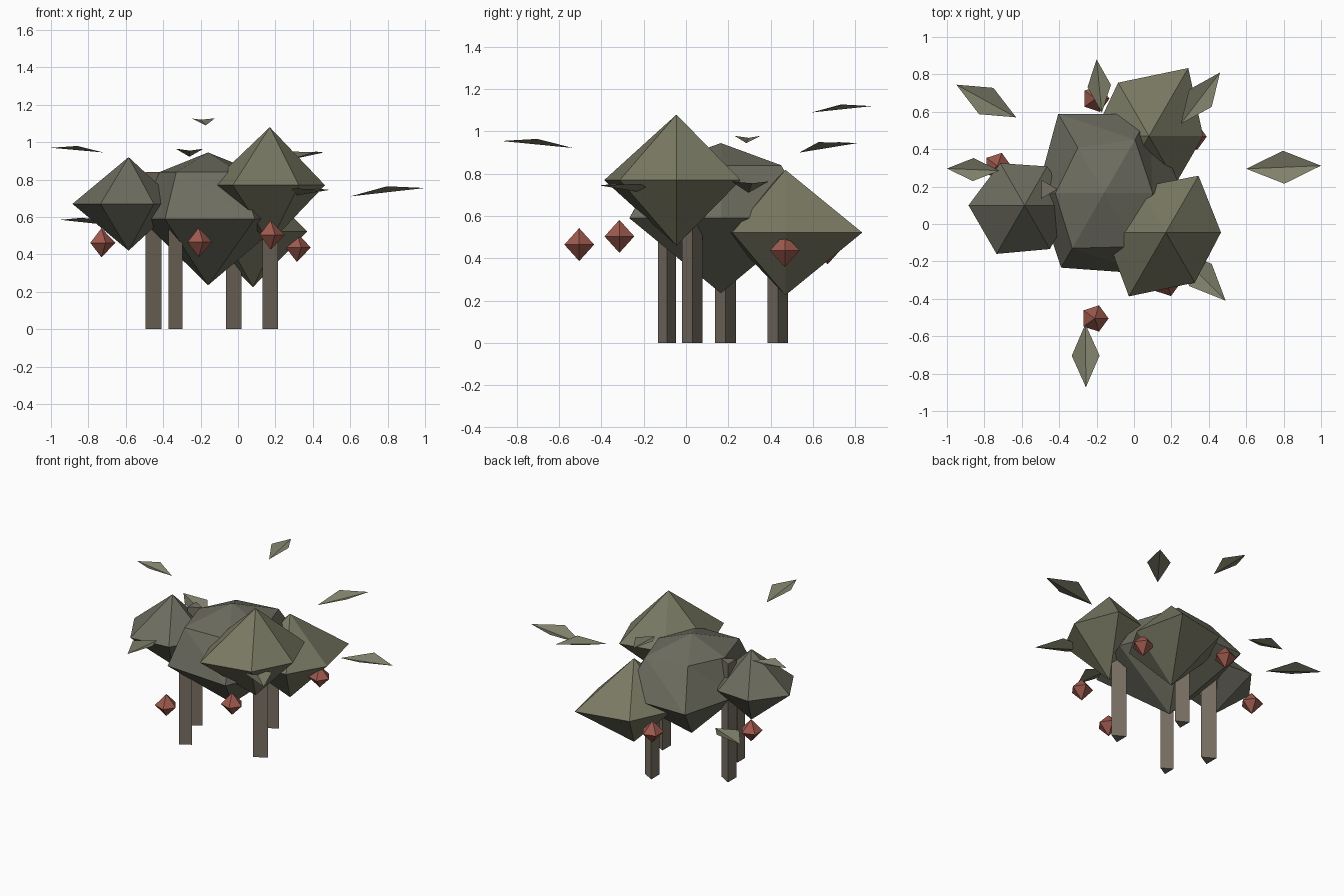
import bpy
from math import cos, sin, pi
from mathutils import Vector

if "Cube" in bpy.data.objects:
    bpy.data.objects.remove(bpy.data.objects["Cube"])


def material(name, rgb):
    m = bpy.data.materials.new(name)
    m.diffuse_color = (*rgb, 1)
    m.use_nodes = True
    m.node_tree.nodes["Principled BSDF"].inputs["Base Color"].default_value = m.diffuse_color
    return m


def add_mesh(name, verts, faces, mat):
    me = bpy.data.meshes.new(name)
    me.from_pydata([tuple(v) for v in verts], [], faces)
    me.materials.append(mat)
    ob = bpy.data.objects.new(name, me)
    bpy.context.collection.objects.link(ob)
    return ob


def ring_solid(name, centre, half_height, rings, mat):
    """Faceted solid: rings = [(height offset, radii)] top to bottom, closed by two points."""
    x, y, z = centre
    n = len(rings[0][1])
    verts = [(x, y, z + half_height)]
    for dz, radii in rings:
        verts += [(x + r * cos(2 * pi * i / n), y + r * sin(2 * pi * i / n), z + dz)
                  for i, r in enumerate(radii)]
    verts.append((x, y, z - half_height))
    last = len(verts) - 1
    faces = []
    for i in range(n):
        j = (i + 1) % n
        faces.append((0, 1 + i, 1 + j))
        for k in range(len(rings) - 1):
            a, b = 1 + k * n, 1 + (k + 1) * n
            faces += [(a + i, b + i, b + j), (a + i, b + j, a + j)]
        e = last - n
        faces.append((e + j, e + i, last))
    return add_mesh(name, verts, faces, mat)


olive = material("olive foliage", (0.19, 0.19, 0.125))
grey_green = material("grey foliage", (0.15, 0.15, 0.115))
leaf_mat = material("leaf", (0.22, 0.22, 0.15))
bark = material("bark", (0.19, 0.16, 0.125))
red = material("berry", (0.34, 0.10, 0.075))

# Foliage clumps: uneven six-sided solids
ring_solid("main_clump", (-0.16, 0.165, 0.59), 0.355,
           [(0.25, (0.26, 0.33, 0.28, 0.26, 0.34, 0.33)),
            (0, (0.42, 0.49, 0.49, 0.36, 0.46, 0.50))], grey_green)
ring_solid("front_clump", (0.17, -0.045, 0.77), 0.31,
           [(0, (0.295, 0.35, 0.28, 0.325, 0.395, 0.31))], olive)
ring_solid("left_clump", (-0.585, 0.10, 0.67), 0.25,
           [(0, (0.27, 0.24, 0.26, 0.30, 0.30, 0.27))], grey_green)
ring_solid("back_clump", (0.08, 0.47, 0.522), 0.297,
           [(0, (0.29, 0.42, 0.33, 0.30, 0.33, 0.29))], olive)

# Three-sided stems
for i, (x, y, r, h) in enumerate([(-0.466, 0.186, 0.057, 0.84), (-0.347, -0.09, 0.05, 0.70),
                                  (-0.036, 0.434, 0.055, 0.70), (0.158, 0.03, 0.056, 0.80)]):
    verts = [(x + r * cos(a * 2 * pi / 3), y + r * sin(a * 2 * pi / 3), z)
             for z in (0, h) for a in range(3)]
    add_mesh(f"stem_{i + 1}", verts,
             [(2, 1, 0), (3, 4, 5), (0, 1, 4, 3), (1, 2, 5, 4), (2, 0, 3, 5)], bark)

# Five-sided berries
for i, c in enumerate([(-0.73, 0.31, 0.462), (-0.21, -0.505, 0.465), (0.175, -0.315, 0.504),
                       (0.315, 0.467, 0.437), (-0.205, 0.67, 0.45)]):
    ring_solid(f"berry_{i + 1}", c, 0.078, [(0, (0.074,) * 5)], red)

# Loose leaves: kites folded along the line from inner tip to outer tip
leaves = [((0.60, 0.295, 0.71), (1.0, 0.312, 0.755)),
          ((0.25, 0.535, 0.90), (0.46, 0.81, 0.945)),
          ((-0.172, 0.595, 1.09), (-0.20, 0.88, 1.12)),
          ((-0.63, 0.57, 0.55), (-0.95, 0.745, 0.585)),
          ((-0.72, 0.285, 0.945), (-1.0, 0.297, 0.97)),
          ((-0.26, -0.535, 0.922), (-0.257, -0.873, 0.955)),
          ((0.22, -0.135, 0.70), (0.49, -0.41, 0.745))]
for i, (a, b) in enumerate(leaves):
    a, b = Vector(a), Vector(b)
    d = b - a
    side = Vector((-d.y, d.x, 0)) * 0.22
    mid = (a + b) / 2 + Vector((0, 0, 0.078 * d.length))
    add_mesh(f"leaf_{i + 1}", [a, mid - side, b, mid + side], [(0, 1, 2), (0, 2, 3)], leaf_mat)
